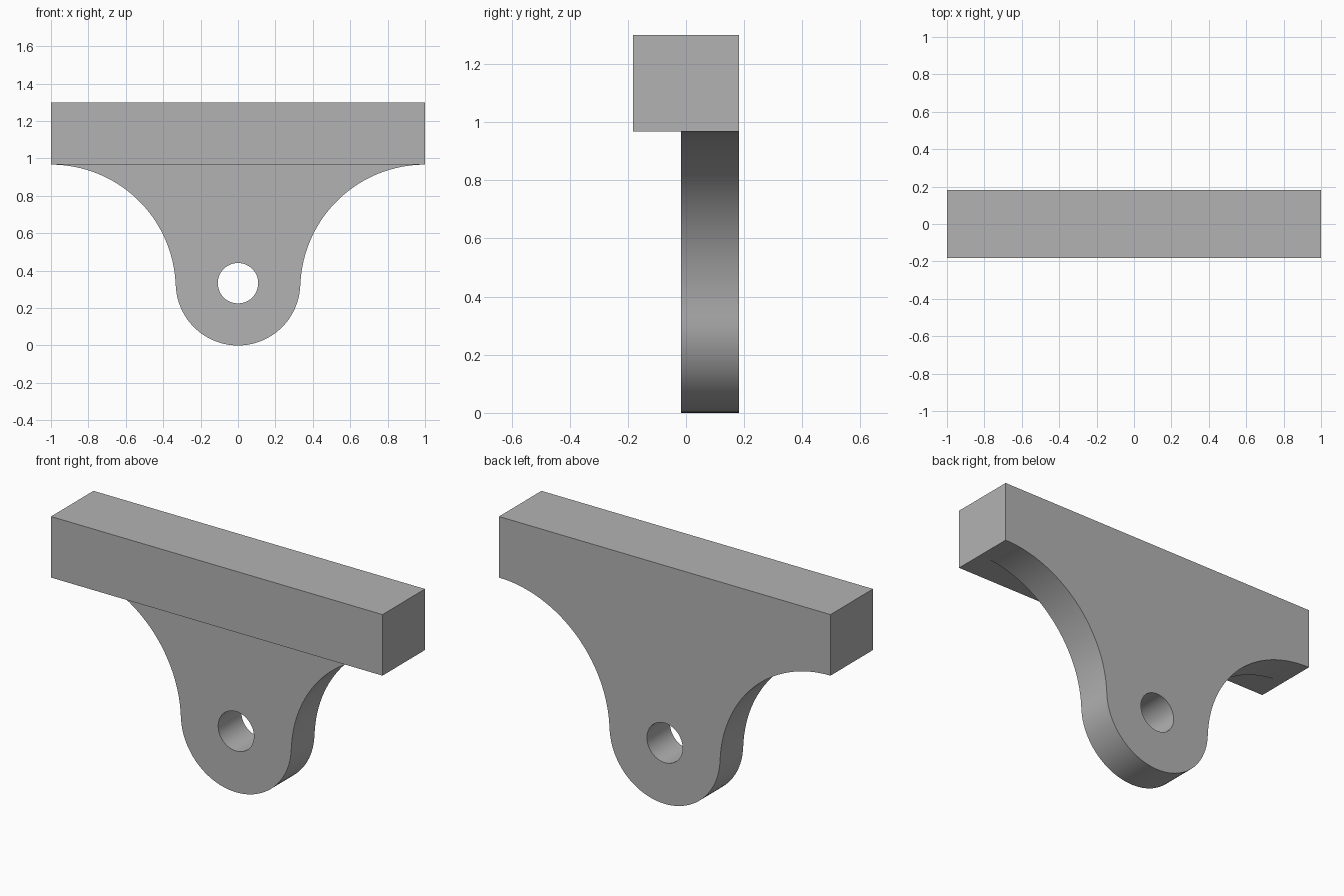
import bpy
import bmesh
from math import sin, cos, pi
from mathutils import Vector

if "Cube" in bpy.data.objects:
    bpy.data.objects.remove(bpy.data.objects["Cube"], do_unlink=True)

HALF, DEPTH = 1.0, 0.183       # half length and half depth of the rail
TOP, SEAM = 1.30, 0.967        # rail top and underside
LUG_FRONT = -0.017             # front face of the lug
R_LOBE, R_HOLE = 0.333, 0.108
R_SWEEP = HALF - R_LOBE


def arc(cx, cz, r, start, end, steps):
    """Points along an arc in the xz plane."""
    angles = [start + (end - start) * i / steps for i in range(steps + 1)]
    return [(cx + r * cos(a), cz + r * sin(a)) for a in angles]


def add_loop(bm, points):
    verts = [bm.verts.new((x, LUG_FRONT, z)) for x, z in points]
    return [bm.edges.new((a, b)) for a, b in zip(verts, verts[1:] + verts[:1])]


bm = bmesh.new()

# Lug: concave sweeps running into a rounded lobe with a pin hole
sweep_z = SEAM - R_SWEEP
right = arc(HALF, sweep_z, R_SWEEP, pi / 2, pi * 0.985, 32)
lobe = arc(0, R_LOBE, R_LOBE, -0.03 * pi, -0.97 * pi, 40)
left = [(-x, z) for x, z in reversed(right)]
hole = arc(0, R_LOBE, R_HOLE, 0, 2 * pi, 48)[:-1]
edges = add_loop(bm, right + lobe + left) + add_loop(bm, hole)
bmesh.ops.triangle_fill(bm, edges=edges, use_beauty=True, use_dissolve=False)
front = bm.faces[:]
ext = bmesh.ops.extrude_face_region(bm, geom=front, use_keep_orig=True)
back_verts = [g for g in ext["geom"] if isinstance(g, bmesh.types.BMVert)]
bmesh.ops.translate(bm, verts=back_verts, vec=(0, DEPTH - LUG_FRONT, 0))
# Open the lug where it runs into the rail
bmesh.ops.delete(bm, geom=[f for f in bm.faces if all(v.co.z > SEAM - 1e-4 for v in f.verts)],
                 context='FACES_ONLY')

# Rail: long box, its underside open above the lug
rail = bmesh.ops.create_cube(bm, size=1)["verts"]
for v in rail:
    v.co = Vector((v.co.x * 2 * HALF, v.co.y * 2 * DEPTH,
                   (TOP + SEAM) / 2 + v.co.z * (TOP - SEAM)))
under = next(f for f in rail[0].link_faces[0].verts[0].link_faces[:] +
             [f for v in rail for f in v.link_faces]
             if all(abs(v.co.z - SEAM) < 1e-4 for v in f.verts))
bmesh.ops.bisect_plane(bm, geom=[under] + under.edges[:] + under.verts[:],
                       plane_co=(0, LUG_FRONT, 0), plane_no=(0, 1, 0))
hidden = [f for f in bm.faces if all(abs(v.co.z - SEAM) < 1e-4 for v in f.verts)
          and f.calc_center_median().y > LUG_FRONT]
bmesh.ops.delete(bm, geom=hidden, context='FACES_ONLY')

# Weld both parts into one solid
bmesh.ops.remove_doubles(bm, verts=bm.verts[:], dist=1e-4)
bmesh.ops.recalc_face_normals(bm, faces=bm.faces[:])
mesh = bpy.data.meshes.new("mounting_bracket")
bm.to_mesh(mesh)
bm.free()
bracket = bpy.data.objects.new("mounting_bracket", mesh)
bpy.context.collection.objects.link(bracket)

# Plain grey finish
grey = bpy.data.materials.new("plain_grey")
grey.use_nodes = True
grey.diffuse_color = (0.45, 0.45, 0.45, 1)
grey.node_tree.nodes["Principled BSDF"].inputs["Base Color"].default_value = grey.diffuse_color
mesh.materials.append(grey)

bpy.ops.object.select_all(action='DESELECT')
bracket.select_set(True)
bpy.context.view_layer.objects.active = bracket
bpy.ops.object.shade_smooth_by_angle(angle=pi / 6)
